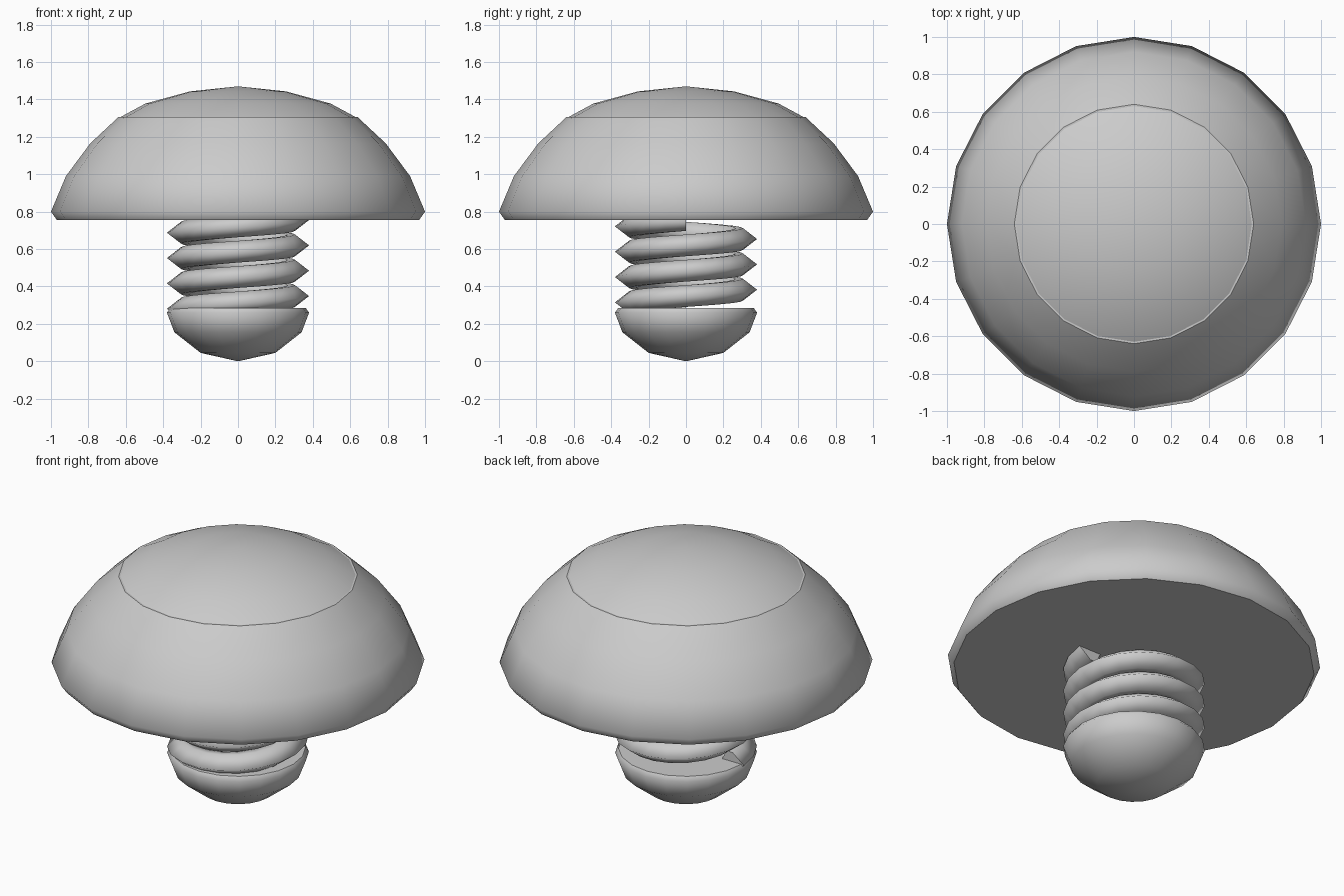
import bpy, bmesh, math

if "Cube" in bpy.data.objects:
    bpy.data.objects.remove(bpy.data.objects["Cube"])

grey = bpy.data.materials.new("plain_grey")
grey.diffuse_color = (0.6, 0.6, 0.6, 1)
grey.use_nodes = True
grey.node_tree.nodes["Principled BSDF"].inputs["Base Color"].default_value = grey.diffuse_color


def finish(name, bm):
    # smooth sides, flat end caps with sharp borders
    bmesh.ops.recalc_face_normals(bm, faces=bm.faces)
    for f in bm.faces:
        f.smooth = len(f.verts) <= 4
    for f in bm.faces:
        if not f.smooth:
            for e in f.edges:
                e.smooth = False
    me = bpy.data.meshes.new(name)
    bm.to_mesh(me)
    bm.free()
    me.materials.append(grey)
    ob = bpy.data.objects.new(name, me)
    bpy.context.collection.objects.link(ob)
    return ob


def lathe(name, profile, sides):
    # revolve (radius, z) points; radius 0 is a pole, open ends get a flat cap
    bm = bmesh.new()
    rings = []
    for r, z in profile:
        if r == 0:
            rings.append([bm.verts.new((0, 0, z))])
        else:
            rings.append([bm.verts.new((r * math.cos(2 * math.pi * i / sides),
                                        r * math.sin(2 * math.pi * i / sides), z))
                          for i in range(sides)])
    for a, b in zip(rings, rings[1:]):
        for i in range(sides):
            j = (i + 1) % sides
            if len(a) == 1:
                bm.faces.new((a[0], b[i], b[j]))
            elif len(b) == 1:
                bm.faces.new((a[i], a[j], b[0]))
            else:
                bm.faces.new((a[i], a[j], b[j], b[i]))
    for ring in (rings[0], rings[-1]):
        if len(ring) > 1:
            bm.faces.new(ring)
    return finish(name, bm)


def helix(name, section, z0, pitch, turns, steps, start):
    # sweep a closed (radius, dz) section along a rising spiral
    bm = bmesh.new()
    rings = []
    for k in range(int(turns * steps) + 1):
        a = start + 2 * math.pi * k / steps
        z = z0 + pitch * k / steps
        rings.append([bm.verts.new((r * math.cos(a), r * math.sin(a), z + dz))
                      for r, dz in section])
    n = len(section)
    for a, b in zip(rings, rings[1:]):
        for i in range(n):
            j = (i + 1) % n
            bm.faces.new((a[i], a[j], b[j], b[i]))
    bm.faces.new(rings[0])
    bm.faces.new(rings[-1])
    return finish(name, bm)


# broad dome with a bevelled lower rim
lathe("dome", [(0.968, 0.755), (1.0, 0.80), (0.92, 0.99), (0.79, 1.165), (0.64, 1.305)], 20)

# shallow crown on top of the dome
lathe("crown", [(0.63, 1.305), (0.495, 1.378), (0.257, 1.443), (0, 1.47)], 20)

# coreless spiral thread
helix("spiral_thread",
      [(0.38, 0), (0.305, 0.058), (0.265, 0.058), (0.235, 0), (0.265, -0.058), (0.305, -0.058)],
      0.281, 0.1355, 3.5, 20, math.pi)

# rounded tip at the bottom
lathe("rounded_tip", [(0, 0), (0.2, 0.045), (0.34, 0.155), (0.38, 0.26), (0.362, 0.285)], 20)
